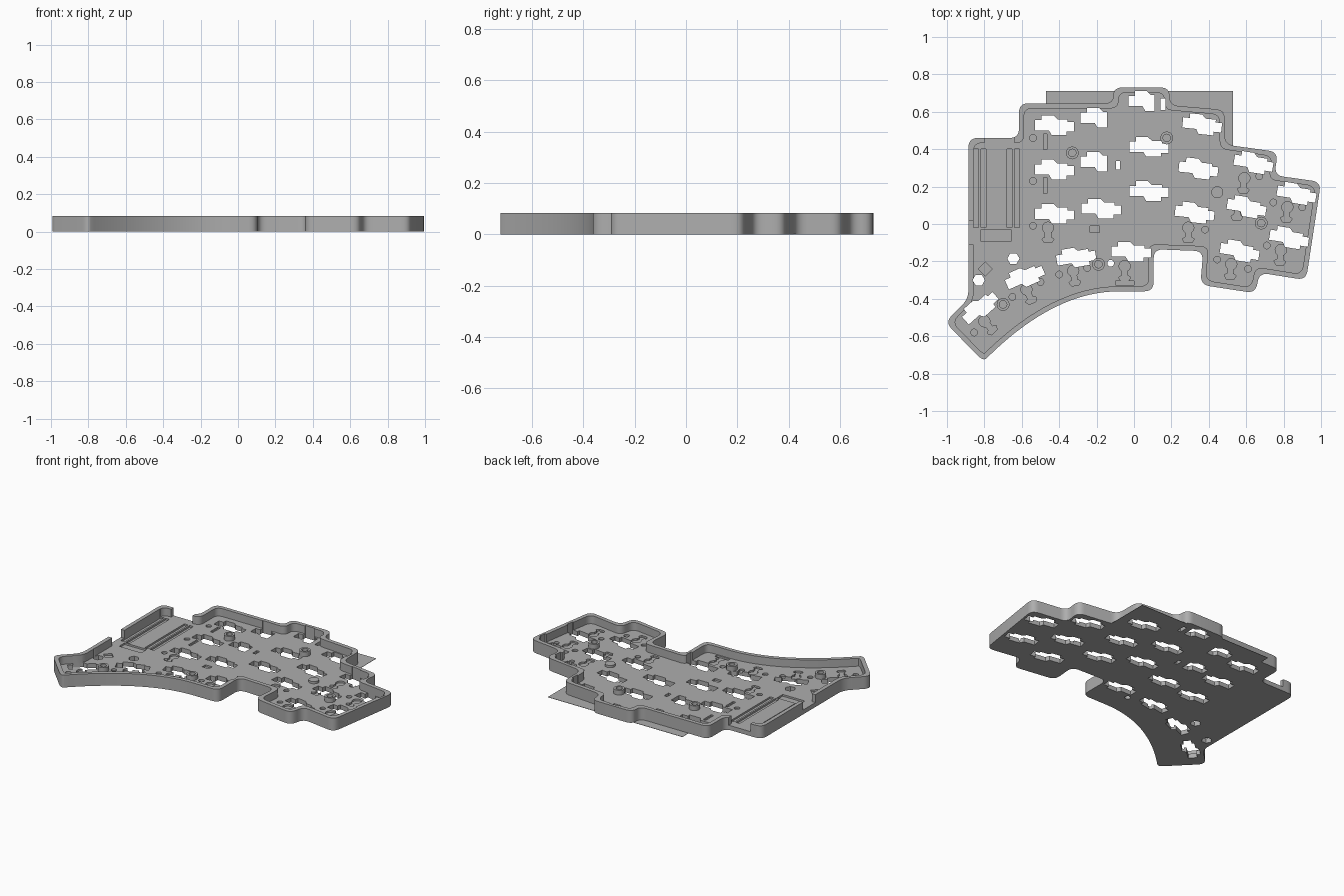
import bpy, bmesh, math
from mathutils import Vector, Matrix

HEIGHT, FLOOR, WALL, RECESS = 0.083, 0.03, 0.027, 0.018

cube = bpy.data.objects.get("Cube")
if cube:
    bpy.data.objects.remove(cube, do_unlink=True)

grey = bpy.data.materials.new("plain grey")
grey.use_nodes = True
colour = (0.42, 0.42, 0.42, 1)
grey.diffuse_color = colour
grey.node_tree.nodes["Principled BSDF"].inputs["Base Color"].default_value = colour


# ---- helpers ----
def prism(bm, points, bottom, top):
    """Extrude a flat counter-clockwise outline between two heights."""
    low = [bm.verts.new((p[0], p[1], bottom)) for p in points]
    high = [bm.verts.new((p[0], p[1], top)) for p in points]
    bm.faces.new(low[::-1])
    bm.faces.new(high)
    for i in range(len(points)):
        j = (i + 1) % len(points)
        bm.faces.new((low[i], low[j], high[j], high[i]))


def make_object(name, shapes):
    """Build one object from a list of (outline, bottom, top)."""
    bm = bmesh.new()
    for outline, bottom, top in shapes:
        prism(bm, outline, bottom, top)
    bmesh.ops.recalc_face_normals(bm, faces=bm.faces)
    mesh = bpy.data.meshes.new(name)
    bm.to_mesh(mesh)
    bm.free()
    mesh.materials.append(grey)
    obj = bpy.data.objects.new(name, mesh)
    bpy.context.collection.objects.link(obj)
    return obj


def circle(x, y, radius, sides=20):
    steps = [2 * math.pi * i / sides for i in range(sides)]
    return [(x + radius * math.cos(a), y + radius * math.sin(a)) for a in steps]


def box(x, y, width, depth):
    w, d = width / 2, depth / 2
    return [(x - w, y - d), (x + w, y - d), (x + w, y + d), (x - w, y + d)]


def place(points, x, y, degrees):
    turn = Matrix.Rotation(math.radians(degrees), 2)
    return [turn @ Vector(p) + Vector((x, y)) for p in points]


def inset(points, distance):
    """Move every side of a counter-clockwise outline inwards."""
    result = []
    for i, p in enumerate(points):
        a = (p - points[i - 1]).normalized()
        b = (points[(i + 1) % len(points)] - p).normalized()
        na, nb = Vector((-a.y, a.x)), Vector((-b.y, b.x))
        result.append(p + (na + nb) * distance / (1 + na.dot(nb)))
    return result


def rounded(points, radius, steps=6):
    """Replace each sharp corner by a short curve."""
    result = []
    for i, p in enumerate(points):
        before, after = points[i - 1] - p, points[(i + 1) % len(points)] - p
        if before.angle(after) > math.radians(160):
            result.append(p)
            continue
        start = p + before.normalized() * min(radius, before.length * 0.48)
        end = p + after.normalized() * min(radius, after.length * 0.48)
        for k in range(steps + 1):
            t = k / steps
            result.append(start * (1 - t) ** 2 + p * 2 * t * (1 - t) + end * t * t)
    return result


# ---- outline of the case, counter-clockwise ----
corners = [(0.105, -0.36), (0.105, -0.135), (0.37, -0.145), (0.355, -0.325),
           (0.65, -0.37), (0.67, -0.26), (0.92, -0.3), (1.0, 0.225),
           (0.75, 0.26), (0.77, 0.385), (0.485, 0.425), (0.485, 0.61),
           (0.19, 0.635), (0.19, 0.73), (-0.11, 0.73), (-0.11, 0.645),
           (-0.615, 0.645), (-0.615, 0.46), (-0.885, 0.46), (-0.885, -0.4),
           (-1.01, -0.525), (-0.805, -0.735)]
outline = [Vector(c) for c in corners]
# sweeping concave edge beside the thumb area
tip, bend, flat = Vector((-0.77, -0.70)), Vector((-0.42, -0.36)), Vector((-0.08, -0.36))
for k in range(17):
    t = k / 16
    outline.append(tip * (1 - t) ** 2 + bend * 2 * t * (1 - t) + flat * t * t)

tray = make_object("case_tray", [(rounded(outline, 0.05), 0, HEIGHT)])
cavity = make_object("cavity_cutter", [(rounded(inset(outline, WALL), 0.045), FLOOR, 1)])

# ---- socket openings through the floor ----
socket = [(-0.105, -0.03), (-0.03, -0.03), (-0.015, -0.055), (0.065, -0.055),
          (0.065, -0.035), (0.105, -0.035), (0.105, 0.015), (0.07, 0.015),
          (0.07, 0.03), (0.015, 0.03), (-0.005, 0.05), (-0.07, 0.05),
          (-0.07, 0.025), (-0.105, 0.025)]
short_socket = [(min(x, 0.035), y) for x, y in socket if x < 0.1 or y > 0][:4] + \
               [(0.035, 0.03), (0.015, 0.03)] + socket[10:]
through = []
# columns: first x, first y, x step, count, angle
for x, y, step, count, angle in [(-0.425, 0.53, 0, 3, 0), (0.08, 0.415, 0, 2, 0),
                                 (0.365, 0.535, -0.02, 3, -6), (0.64, 0.33, -0.037, 3, -9),
                                 (0.87, 0.165, -0.04, 2, -9)]:
    for row in range(count):
        through.append(place(socket, x + step * row, y - 0.236 * row, angle))
for x, y, angle in [(-0.175, 0.085, 0), (-0.31, -0.175, 10), (-0.015, -0.145, 0),
                    (-0.585, -0.28, 24), (-0.825, -0.445, 42)]:
    through.append(place(socket, x, y, angle))
for x, y in [(-0.18, 0.57), (-0.18, 0.335), (0.08 - 0.005, 0.66)]:
    through.append(place(short_socket, x, y, 0))
through += [circle(-0.645, -0.185, 0.033, 6), circle(-0.83, -0.3, 0.033, 6),
            circle(-0.125, -0.21, 0.018), box(-0.085, 0.315, 0.022, 0.045),
            box(0.155, 0.64, 0.025, 0.06)]
openings = make_object("opening_cutter", [(s, -1, 1) for s in through])

# ---- shallow recesses in the floor ----
keyhole = [(0.03 * math.cos(a), 0.03 * math.sin(a))
           for a in [math.radians(-60 + 20 * i) for i in range(16)]]
keyhole += [(-0.015, -0.05), (-0.032, -0.06), (-0.02, -0.08),
            (0.02, -0.08), (0.032, -0.06), (0.015, -0.05)]
shallow = [place(keyhole, x, y, angle) for x, y, angle in [
    (-0.46, -0.02, 0), (0.29, -0.02, 0), (0.59, 0.245, -5), (0.555, 0.1, -5),
    (0.82, 0.09, -5), (0.785, -0.14, -5), (0.52, -0.215, -5), (-0.325, -0.25, 8),
    (-0.05, -0.225, 0), (-0.575, -0.35, 24), (-0.8, -0.52, 42)]]
shallow += [circle(x, y, 0.018, 14) for x, y in [
    (-0.54, 0.46), (-0.54, 0.23), (-0.54, -0.01), (0.38, -0.03), (0.67, 0.255),
    (0.9, 0.09), (0.745, 0.115), (0.71, -0.115), (0.445, -0.19), (0.64, 0.06),
    (0.61, -0.24), (-0.4, -0.27), (-0.25, -0.235), (-0.65, -0.39), (-0.5, -0.31),
    (-0.855, -0.58)]]
shallow += [box(-0.475, y, 0.02, 0.085) for y in (0.44, 0.205)]
shallow += [box(x, 0.19, 0.028, 0.42) for x in (-0.845, -0.805, -0.665, -0.625)]
shallow += [box(-0.737, -0.062, 0.165, 0.06), box(-0.05, -0.315, 0.1, 0.02),
            circle(-0.795, -0.24, 0.037, 4), box(-0.21, -0.027, 0.05, 0.035)]
recesses = make_object("recess_cutter", [(s, RECESS, 1) for s in shallow])

# ---- plug cut-outs in the back and side walls ----
notches = make_object("notch_cutter", [(box(-0.72, 0.45, 0.16, 0.08), FLOOR, 1),
                                       (box(-0.88, -0.045, 0.08, 0.13), FLOOR, 1)])

for cutter in (cavity, openings, recesses, notches):
    cutter.hide_render = True
    mod = tray.modifiers.new(cutter.name, "BOOLEAN")
    mod.operation, mod.solver, mod.object = "DIFFERENCE", "EXACT", cutter
    mod.use_self = cutter in (openings, recesses)
bpy.context.view_layer.update()
cut_mesh = bpy.data.meshes.new_from_object(
    tray.evaluated_get(bpy.context.evaluated_depsgraph_get()))
tray.modifiers.clear()
tray.data = cut_mesh
for cutter in (cavity, openings, recesses, notches):
    bpy.data.objects.remove(cutter, do_unlink=True)

# ---- hollow screw posts ----
posts = []
for x, y in [(-0.33, 0.38), (0.175, 0.46), (0.68, 0.005), (-0.19, -0.215), (-0.7, -0.43)]:
    outer, inner = circle(x, y, 0.034, 24), circle(x, y, 0.02, 24)
    for i in range(24):
        j = (i + 1) % 24
        posts.append(([inner[i], outer[i], outer[j], inner[j]], FLOOR - 0.002, 0.062))
screw_posts = make_object("screw_posts", posts)
support_post = make_object("support_post", [(circle(0.445, 0.17, 0.032, 24), FLOOR - 0.002, 0.045)])

# weld the post segments and drop the hidden faces between them
bm = bmesh.new()
bm.from_mesh(screw_posts.data)
bmesh.ops.remove_doubles(bm, verts=bm.verts, dist=0.0001)
inside = [f for f in bm.faces if all(len(e.link_faces) > 2 for e in f.edges if abs(
    e.verts[0].co.z - e.verts[1].co.z) < 0.001) and abs(f.normal.z) < 0.5]
bmesh.ops.delete(bm, geom=inside, context="FACES")
bm.to_mesh(screw_posts.data)
bm.free()

# ---- thin sheet showing behind the back edge ----
make_object("back_sheet", [
    ([(-0.47, 0.635), (-0.1, 0.635), (-0.1, 0.71), (-0.47, 0.71)], 0, 0.002),
    ([(0.18, 0.62), (0.475, 0.6), (0.475, 0.415), (0.53, 0.41), (0.53, 0.71), (0.18, 0.71)],
     0, 0.002)])

for obj in (tray, screw_posts, support_post):
    bpy.ops.object.select_all(action="DESELECT")
    obj.select_set(True)
    bpy.context.view_layer.objects.active = obj
    bpy.ops.object.shade_smooth_by_angle(angle=math.radians(30))
